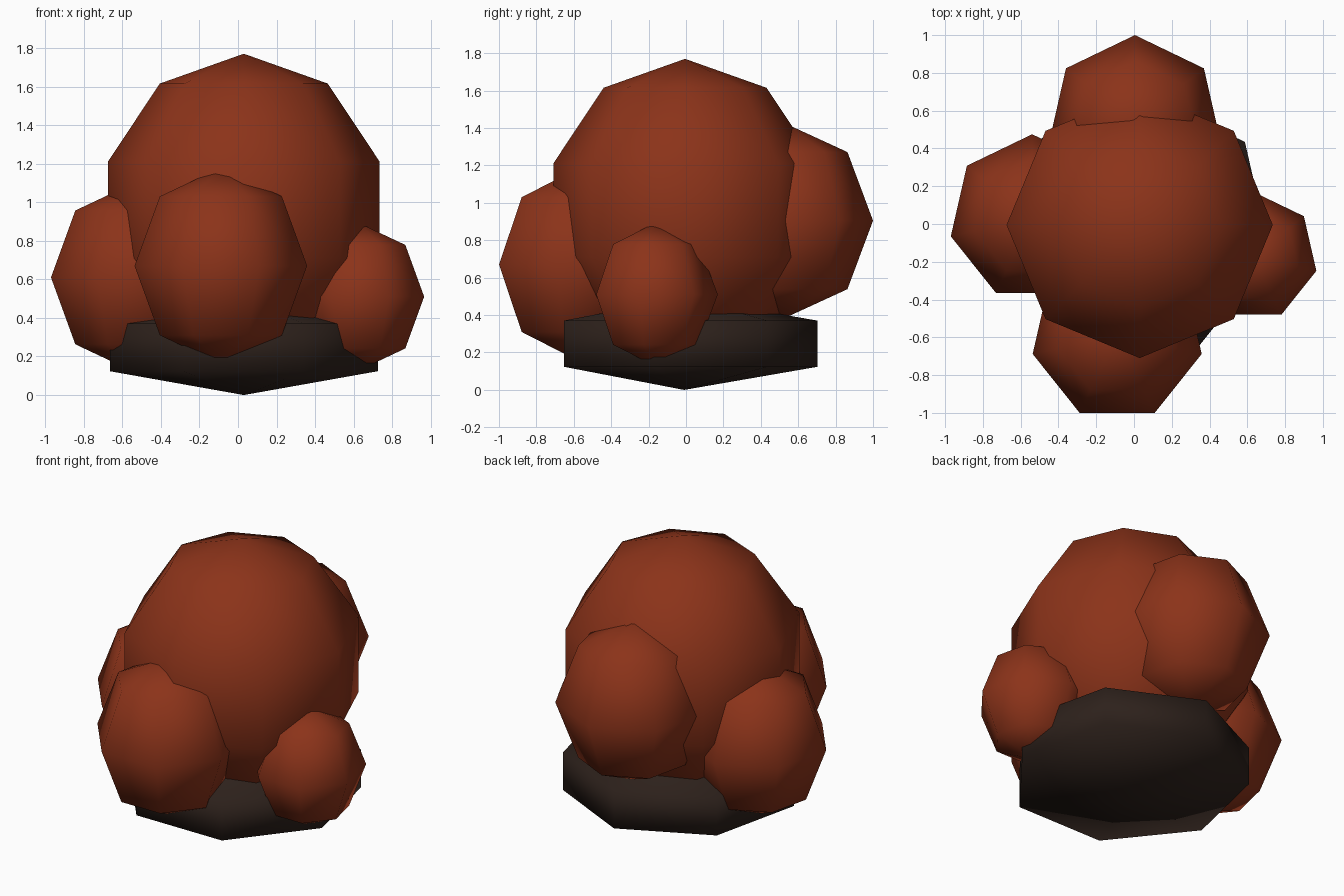
import bpy, bmesh
from mathutils import Matrix

if "Cube" in bpy.data.objects:
    bpy.data.objects.remove(bpy.data.objects["Cube"])


def material(name, rgb):
    m = bpy.data.materials.new(name)
    m.diffuse_color = (*rgb, 1)
    m.use_nodes = True
    m.node_tree.nodes["Principled BSDF"].inputs["Base Color"].default_value = m.diffuse_color
    return m


rust = material("rust", (0.26, 0.033, 0.010))
dark = material("dark_brown", (0.026, 0.015, 0.011))


def blob(name, center, radius, height, segments, rings, mat):
    """Low-poly smooth ellipsoid; height is its vertical radius."""
    bm = bmesh.new()
    bmesh.ops.create_uvsphere(bm, u_segments=segments, v_segments=rings, radius=1)
    bmesh.ops.transform(bm, matrix=Matrix.Diagonal((radius, radius, height, 1)), verts=bm.verts)
    bmesh.ops.recalc_face_normals(bm, faces=bm.faces)
    for f in bm.faces:
        f.smooth = True
    me = bpy.data.meshes.new(name)
    bm.to_mesh(me)
    bm.free()
    me.materials.append(mat)
    ob = bpy.data.objects.new(name, me)
    ob.location = center
    bpy.context.collection.objects.link(ob)


# Flattened base and large central body
blob("base", (0.03, -0.01, 0.247), 0.823, 0.247, 7, 3, dark)
blob("body", (0.03, -0.005, 0.96), 0.741, 0.81, 8, 5, rust)

# Four lobes around the body
for name, center, r in [
    ("front_lobe", (-0.089, -0.586, 0.67), 0.459),
    ("left_lobe", (-0.539, 0.033, 0.61), 0.442),
    ("right_lobe", (0.632, -0.172, 0.51), 0.342),
    ("back_lobe", (0.005, 0.533, 0.905), 0.467),
]:
    blob(name, center, r, r * 1.11, 7, 4, rust)
